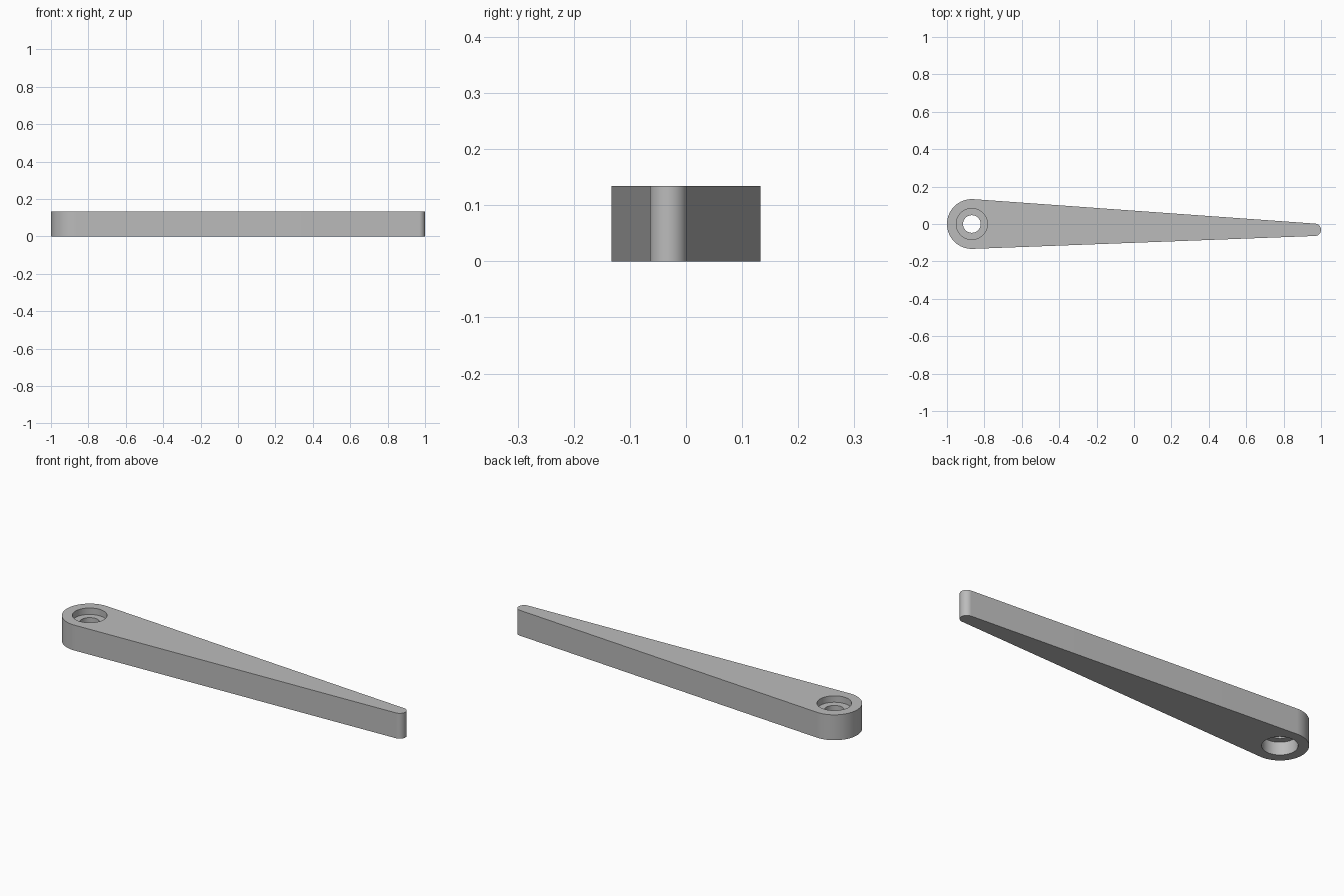
import bpy
import bmesh
from math import acos, atan2, cos, hypot, pi, sin

cube = bpy.data.objects.get("Cube")
if cube:
    bpy.data.objects.remove(cube, do_unlink=True)

HEIGHT = 0.134
HEAD = (-0.867, 0.0, 0.133)      # centre x, centre y, radius
TIP = (0.967, -0.031, 0.033)
STEPS = 64

# Directions of the two straight flanks, tangent to both round ends
dx, dy = TIP[0] - HEAD[0], TIP[1] - HEAD[1]
axis = atan2(dy, dx)
spread = acos((HEAD[2] - TIP[2]) / hypot(dx, dy))


def arc(start, end):
    return [start + (end - start) * i / STEPS for i in range(STEPS + 1)]


tip_angles = arc(axis - spread, axis + spread)
head_angles = arc(axis + spread, axis - spread + 2 * pi)


def point(circle, angle, z):
    x, y, r = circle
    return (x + r * cos(angle), y + r * sin(angle), z)


def outline(z):
    return ([point(TIP, a, z) for a in tip_angles]
            + [point(HEAD, a, z) for a in head_angles])


def bore(radius, z):
    hole = (HEAD[0], HEAD[1], radius)
    return [point(hole, a, z) for a in tip_angles + head_angles]


# Closed loft: outer wall, top, shallow recess, pin hole, deep lower recess
sections = [
    outline(0), outline(HEIGHT),
    bore(0.083, HEIGHT), bore(0.083, 0.1),
    bore(0.047, 0.1), bore(0.047, 0.067),
    bore(0.083, 0.067), bore(0.083, 0),
]
bm = bmesh.new()
rings = [[bm.verts.new(p) for p in ring] for ring in sections]
for a, b in zip(rings, rings[1:] + rings[:1]):
    for i in range(len(a)):
        j = (i + 1) % len(a)
        bm.faces.new((a[i], a[j], b[j], b[i]))
bmesh.ops.remove_doubles(bm, verts=bm.verts, dist=0.00001)
bmesh.ops.recalc_face_normals(bm, faces=bm.faces)

mesh = bpy.data.meshes.new("lever_arm")
bm.to_mesh(mesh)
bm.free()
arm = bpy.data.objects.new("lever_arm", mesh)
bpy.context.collection.objects.link(arm)

# Plain grey finish
grey = bpy.data.materials.new("plain_grey")
grey.use_nodes = True
colour = (0.5, 0.5, 0.5, 1)
grey.diffuse_color = colour
grey.node_tree.nodes["Principled BSDF"].inputs["Base Color"].default_value = colour
mesh.materials.append(grey)

bpy.ops.object.select_all(action="DESELECT")
arm.select_set(True)
bpy.context.view_layer.objects.active = arm
bpy.ops.object.shade_smooth_by_angle()
